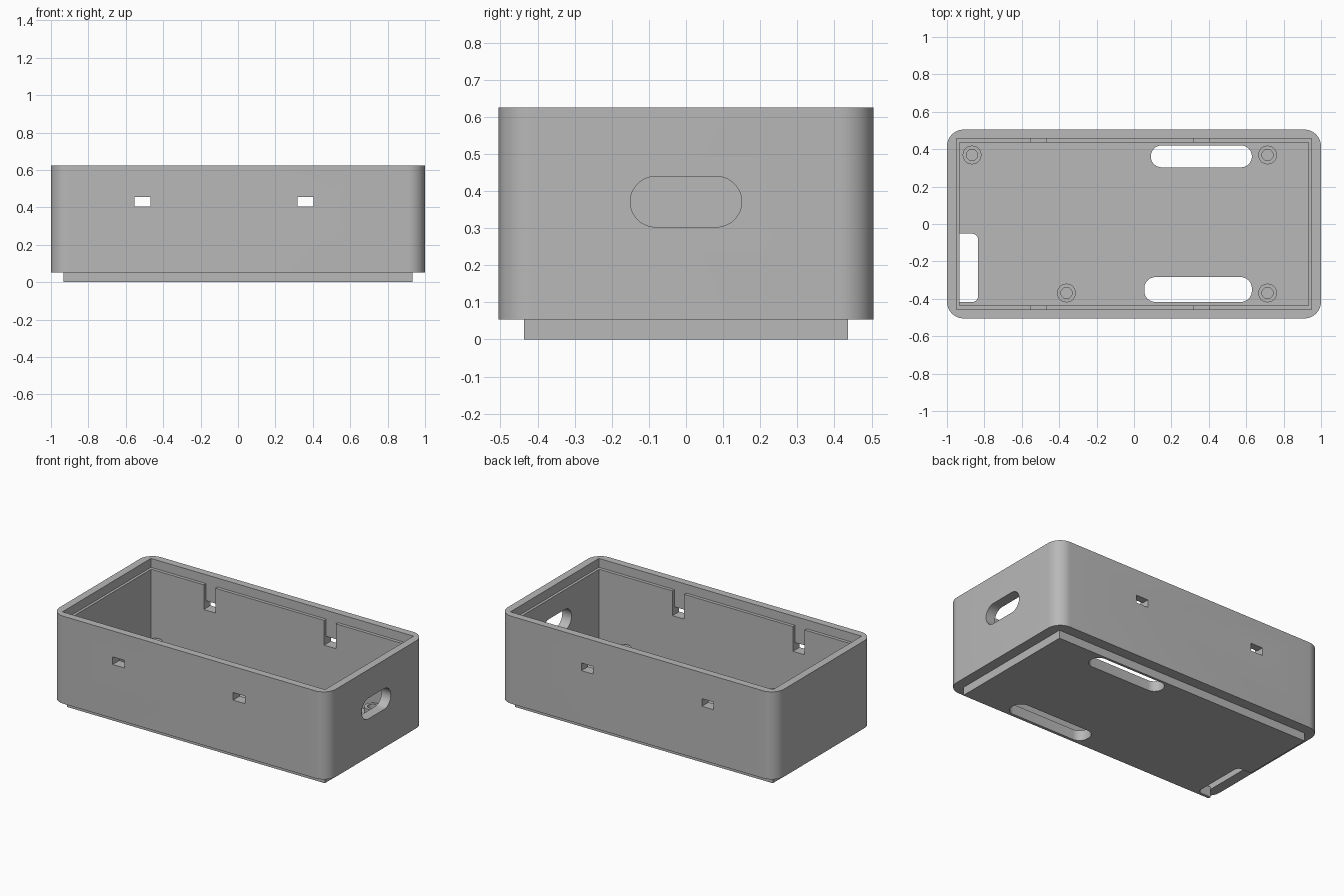
import bpy
import bmesh
from math import cos, sin, pi
from mathutils import Matrix

cube = bpy.data.objects.get("Cube")
if cube:
    bpy.data.objects.remove(cube, do_unlink=True)

grey = bpy.data.materials.new("plain grey")
grey.use_nodes = True
colour = (0.48, 0.48, 0.48, 1)
grey.diffuse_color = colour
grey.node_tree.nodes["Principled BSDF"].inputs["Base Color"].default_value = colour


def outline(x0, x1, y0, y1, r=0.0, steps=12):
    """Rectangle outline with optional rounded corners."""
    if r == 0:
        return [(x0, y0), (x1, y0), (x1, y1), (x0, y1)]
    centres = [(x1 - r, y1 - r), (x0 + r, y1 - r), (x0 + r, y0 + r), (x1 - r, y0 + r)]
    return [(cx + r * cos((k + i / steps) * pi / 2), cy + r * sin((k + i / steps) * pi / 2))
            for k, (cx, cy) in enumerate(centres) for i in range(steps + 1)]


def prism(name, points, z0, z1, matrix=None):
    """Extrude a flat outline from z0 to z1."""
    bm = bmesh.new()
    verts = [bm.verts.new((x, y, z0)) for x, y in points]
    bmesh.ops.remove_doubles(bm, verts=verts, dist=1e-5)
    face = bm.faces.new(list(bm.verts))
    top = bmesh.ops.extrude_face_region(bm, geom=[face])["geom"]
    moved = [v for v in top if isinstance(v, bmesh.types.BMVert)]
    bmesh.ops.translate(bm, verts=moved, vec=(0, 0, z1 - z0))
    bmesh.ops.recalc_face_normals(bm, faces=bm.faces)
    if matrix:
        bm.transform(matrix)
    mesh = bpy.data.meshes.new(name)
    bm.to_mesh(mesh)
    bm.free()
    mesh.materials.append(grey)
    obj = bpy.data.objects.new(name, mesh)
    bpy.context.collection.objects.link(obj)
    return obj


def combine(target, tool, operation="DIFFERENCE"):
    """Apply a boolean and discard the tool."""
    mod = target.modifiers.new("shape", "BOOLEAN")
    mod.operation = operation
    mod.solver = "EXACT"
    mod.object = tool
    bpy.context.view_layer.objects.active = target
    bpy.ops.object.modifier_apply(modifier=mod.name)
    bpy.data.objects.remove(tool, do_unlink=True)


def smooth(obj):
    bpy.ops.object.select_all(action="DESELECT")
    obj.select_set(True)
    bpy.context.view_layer.objects.active = obj
    bpy.ops.object.shade_smooth_by_angle(angle=pi / 6)


IN_X, IN_Y = 0.933, 0.436      # cavity and plinth half sizes
LIP_X, LIP_Y = 0.95, 0.457     # lid recess half sizes
BASE, FLOOR, LEDGE, TOP = 0.053, 0.067, 0.567, 0.625

# Outer body with rounded corners, standing on a square-cornered plinth
body = prism("case_body", outline(-1, 1, -0.505, 0.505, 0.09), BASE, TOP)
combine(body, prism("plinth", outline(-IN_X, IN_X, -IN_Y, IN_Y), 0, 0.06), "UNION")

# Cavity and lid recess
combine(body, prism("cavity", outline(-IN_X, IN_X, -IN_Y, IN_Y), FLOOR, 0.8))
combine(body, prism("recess", outline(-LIP_X, LIP_X, -LIP_Y, LIP_Y), LEDGE, 0.9))

# Clip channels on both long walls, each ending in a through window
for x0, x1 in ((-0.553, -0.468), (0.318, 0.403)):
    combine(body, prism("channel", outline(x0, x1, -LIP_Y, LIP_Y), 0.405, 0.7))
    combine(body, prism("window", outline(x0, x1, -0.6, 0.6), 0.405, 0.455))

# Oval cable opening in the left end
turn = Matrix.Translation((0, 0, 0.371)) @ Matrix.Rotation(pi / 2, 4, "Y")
combine(body, prism("oval", outline(-0.068, 0.068, -0.15, 0.15, 0.068), 0.9, 1.1, turn))

# Slots through the floor
combine(body, prism("back_slot", outline(0.09, 0.63, 0.303, 0.42, 0.058), -0.1, 0.1))
combine(body, prism("front_slot", outline(0.055, 0.63, -0.417, -0.284, 0.06), -0.1, 0.1))
edge = -IN_X - 0.0005
end_slot = outline(edge, -0.834, -0.417, -0.052, 0.03)
end_slot = [(edge if x < -0.9 else x, y) for x, y in end_slot]
end_slot = outline(edge, -0.87, -0.417, -0.052)
combine(body, prism("end_slot", end_slot, -0.1, 0.1))
combine(body, prism("end_slot_round", outline(-0.92, -0.834, -0.417, -0.052, 0.03), -0.1, 0.1))
smooth(body)

# Hollow screw posts on the floor
for name, x, y in (("back_right", -0.866, 0.369), ("back_left", 0.714, 0.369),
                   ("front_right", -0.361, -0.369), ("front_left", 0.714, -0.369)):
    place = Matrix.Translation((x, y, 0))
    post = prism(name + "_post", outline(-0.05, 0.05, -0.05, 0.05, 0.05, 8), 0.06, 0.137, place)
    hole = prism("post_hole", outline(-0.03, 0.03, -0.03, 0.03, 0.03, 8), FLOOR + 0.001, 0.2, place)
    combine(post, hole)
    smooth(post)
